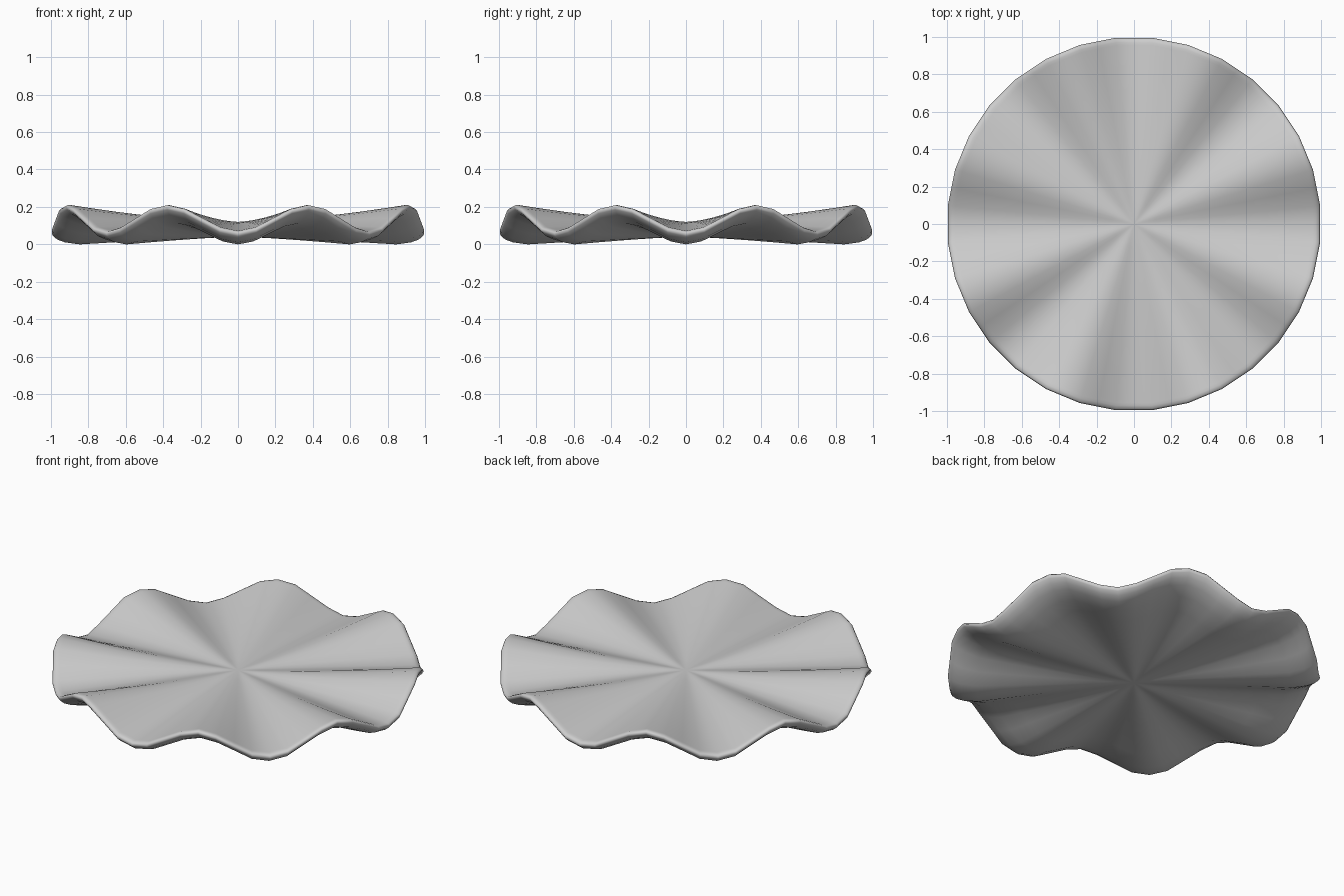
import bpy, bmesh, math

cube = bpy.data.objects.get("Cube")
if cube:
    bpy.data.objects.remove(cube)

SIDES = 64
WAVES = 8


def top_height(r, a):
    # Flat centre that ripples more strongly towards the rim
    return 0.12 + 0.022 * r ** 2 - 0.072 * r ** 1.5 * math.cos(WAVES * a)


# Closed section from top centre, round the lip, to bottom centre: (radius, depth below top)
upper = [(0.12 * i, 0) for i in range(1, 9)]
lip = [(0.975, 0), (0.992, 0.004), (1, 0.014), (0.992, 0.028), (0.97, 0.047)]
lower = [(0.93, 0.064), (0.85, 0.08)] + [(0.12 * i, 0.08) for i in range(6, 0, -1)]

bm = bmesh.new()


def ring(radius, depth):
    verts = []
    for i in range(SIDES):
        a = math.tau * i / SIDES
        # Every second point sits on a straight edge of the 32-sided outline
        r = radius * (1 if i % 2 else math.cos(math.tau / SIDES))
        verts.append(bm.verts.new((r * math.cos(a), r * math.sin(a), top_height(radius, a) - depth)))
    return verts


rings = [ring(r, d) for r, d in upper + lip + lower]
for a, b in zip(rings, rings[1:]):
    for i in range(SIDES):
        j = (i + 1) % SIDES
        bm.faces.new((a[i], b[i], b[j], a[j]))

# Close the middle of both sides
for loop, z in ((rings[0], 0.12), (rings[-1], 0.04)):
    centre = bm.verts.new((0, 0, z))
    for i in range(SIDES):
        bm.faces.new((centre, loop[i], loop[(i + 1) % SIDES]))
bmesh.ops.recalc_face_normals(bm, faces=bm.faces)

mesh = bpy.data.meshes.new("wavy_dish")
bm.to_mesh(mesh)
bm.free()
dish = bpy.data.objects.new("wavy_dish", mesh)
bpy.context.collection.objects.link(dish)
mesh.shade_smooth()

# Plain grey material
grey = bpy.data.materials.new("light_grey")
grey.use_nodes = True
colour = (0.6, 0.6, 0.6, 1)
grey.diffuse_color = colour
grey.node_tree.nodes["Principled BSDF"].inputs["Base Color"].default_value = colour
mesh.materials.append(grey)
